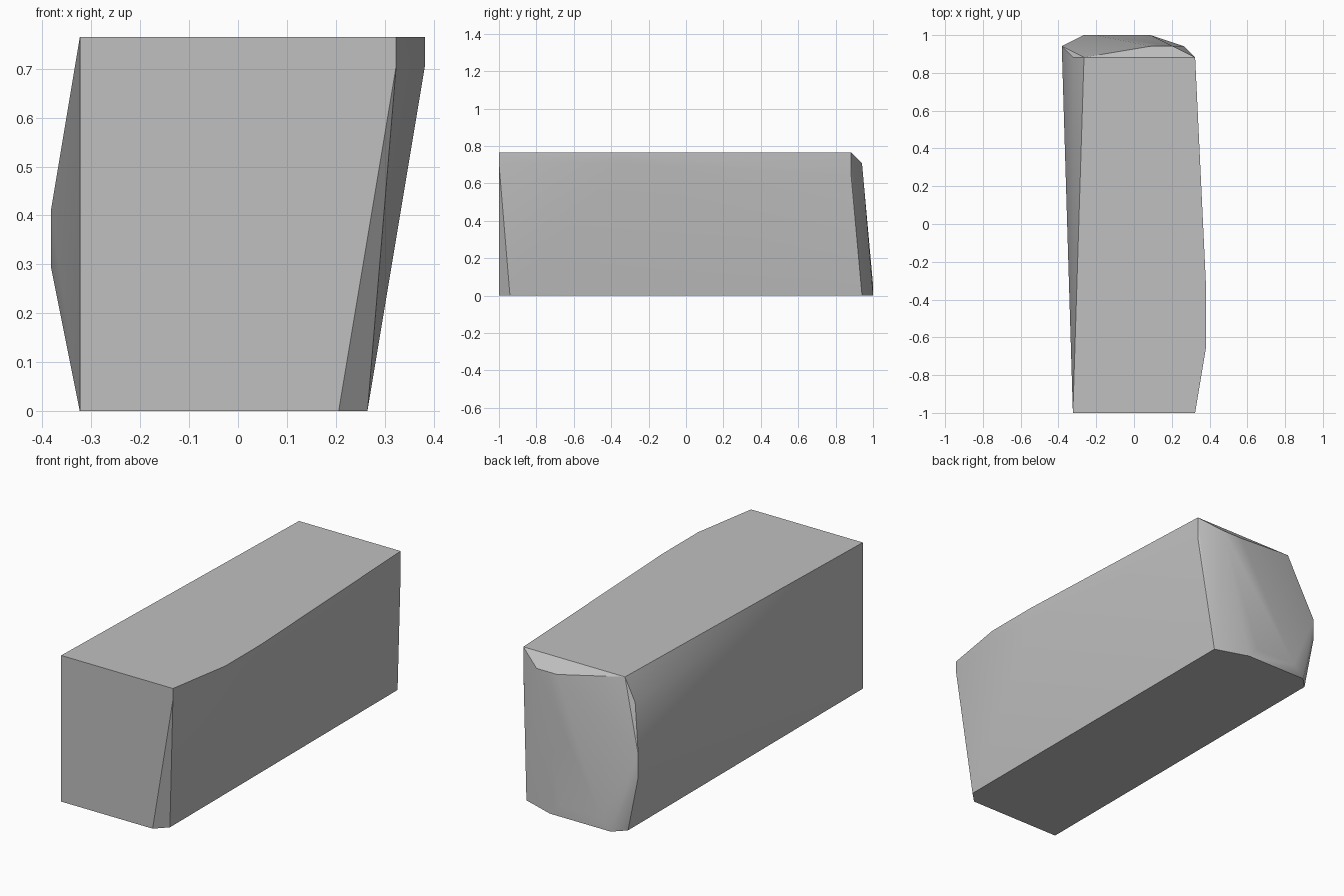
import bpy
import bmesh
import math
from mathutils import Vector

default_cube = bpy.data.objects.get("Cube")
if default_cube:
    bpy.data.objects.remove(default_cube, do_unlink=True)

# Plain stone grey
grey = bpy.data.materials.new("plain grey")
grey.use_nodes = True
colour = (0.53, 0.53, 0.53, 1.0)
grey.diffuse_color = colour
grey.node_tree.nodes["Principled BSDF"].inputs["Base Color"].default_value = colour

# Module of the block: every corner sits on this step
STEP = 1 / 17
FRONT, BACK = -17, 17
TOP, BOTTOM = 13, 0
LEFT, RIGHT = -5.5, 5.5
BULGE = 6.5


def add_row(bm, points):
    """Add corner points given in steps."""
    for point in points:
        bm.verts.new(Vector(point) * STEP)


def outline(height, corners):
    """Lift a plan outline to a height."""
    return [(x, y, height) for x, y in corners]


bm = bmesh.new()

# Top outline, bulging on one long side
add_row(bm, outline(TOP, [(LEFT, FRONT), (RIGHT, FRONT), (BULGE, -11),
                          (BULGE, -6), (RIGHT, 15), (-4.5, 15)]))

# Bottom outline, narrower with chipped corners
add_row(bm, outline(BOTTOM, [(LEFT, FRONT), (3.5, FRONT), (4.5, -16), (4.5, 16),
                             (1.5, BACK), (-4.5, BACK), (LEFT, 16)]))

# Shoulder just below the top
add_row(bm, outline(TOP - 1, [(RIGHT, FRONT), (BULGE, -11), (BULGE, -6),
                              (1.5, 16), (3.5, 16)]))

# Back corners, side bulge and back swelling
add_row(bm, outline(TOP - 2, [(LEFT, 15), (RIGHT, 15)]))
add_row(bm, [(-BULGE, 16, height) for height in (5, 7)])
add_row(bm, outline(1, [(-3.5, BACK), (0.5, BACK)]))

# Wrap the corners in a closed skin and merge flat areas
hull = bmesh.ops.convex_hull(bm, input=bm.verts)
loose = [v for v in bm.verts if not v.link_faces]
bmesh.ops.delete(bm, geom=loose, context="VERTS")
bmesh.ops.dissolve_limit(bm, angle_limit=math.radians(0.5),
                         verts=bm.verts, edges=bm.edges)
bmesh.ops.recalc_face_normals(bm, faces=bm.faces)

mesh = bpy.data.meshes.new("block")
bm.to_mesh(mesh)
bm.free()
mesh.materials.append(grey)
block = bpy.data.objects.new("block", mesh)
bpy.context.collection.objects.link(block)

# Soft shading over shallow bends, crisp real edges
bpy.context.view_layer.objects.active = block
block.select_set(True)
bpy.ops.object.shade_smooth_by_angle(angle=math.radians(30))
